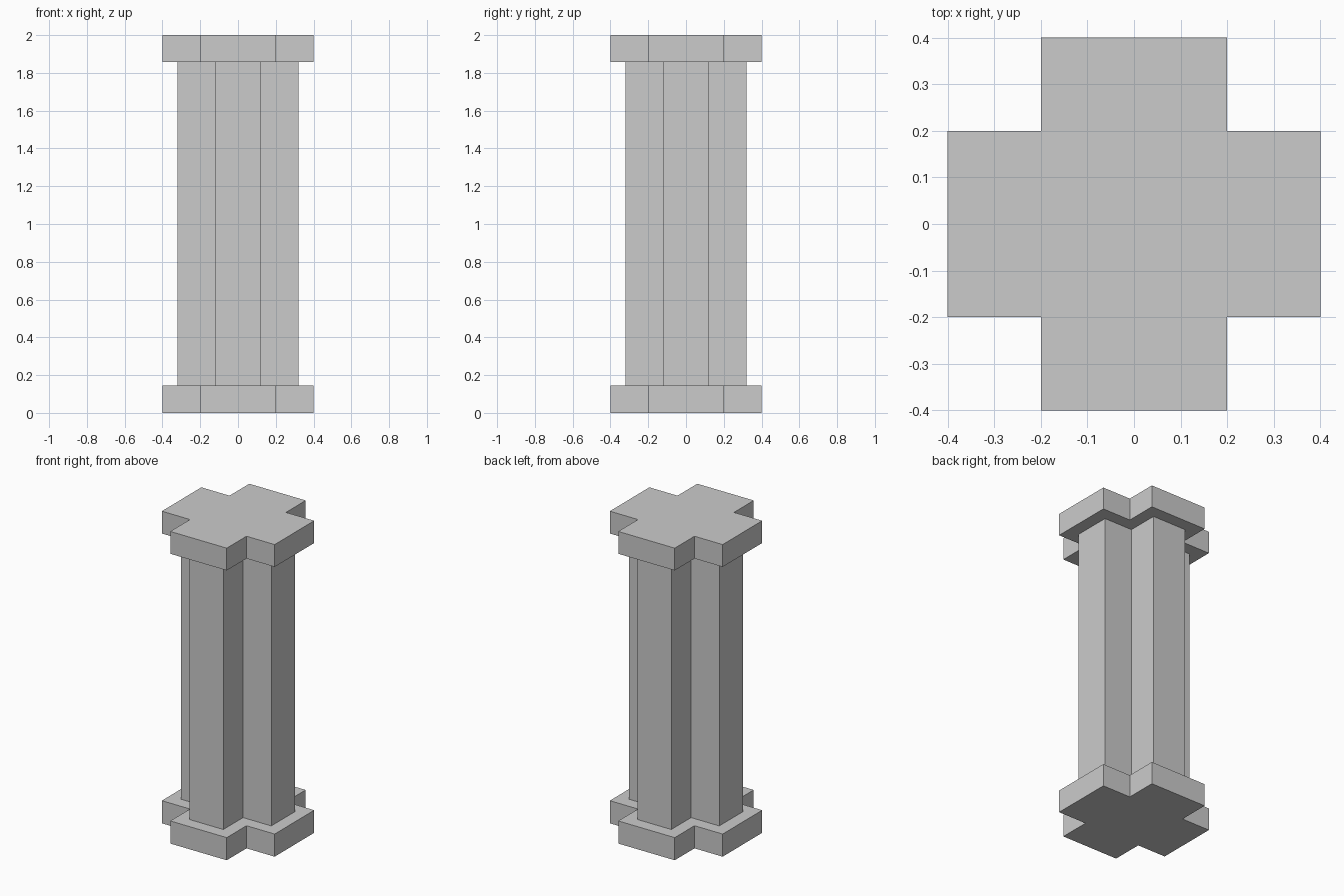
import bpy, bmesh

if "Cube" in bpy.data.objects:
    bpy.data.objects.remove(bpy.data.objects["Cube"])

SLAB = (0.40, 0.20)    # arm reach, arm half-width
SHAFT = (0.32, 0.12)
BASE_TOP, CAP_BOTTOM, HEIGHT = 0.145, 1.857, 2.0


def cross_ring(bm, z, reach, half):
    """Plus-shaped loop of 12 vertices, counter-clockwise."""
    x, y = 1, 0
    ring = []
    for _ in range(4):
        for along, side in ((reach, -half), (reach, half), (half, half)):
            ring.append(bm.verts.new((along * x - side * y, along * y + side * x, z)))
        x, y = -y, x
    return ring


# Sections from the foot up: base slab, shaft, capital slab
sections = [(0.0, SLAB), (BASE_TOP, SLAB), (BASE_TOP, SHAFT),
            (CAP_BOTTOM, SHAFT), (CAP_BOTTOM, SLAB), (HEIGHT, SLAB)]

bm = bmesh.new()
rings = [cross_ring(bm, z, *size) for z, size in sections]

# Walls and ledges between neighbouring sections
for low, high in zip(rings, rings[1:]):
    for i in range(12):
        j = (i + 1) % 12
        bm.faces.new((low[i], low[j], high[j], high[i]))

# Underside and top
bm.faces.new(rings[0][::-1])
bm.faces.new(rings[-1])
bmesh.ops.recalc_face_normals(bm, faces=bm.faces)

mesh = bpy.data.meshes.new("cross_column")
bm.to_mesh(mesh)
bm.free()
bpy.context.collection.objects.link(bpy.data.objects.new("cross_column", mesh))
